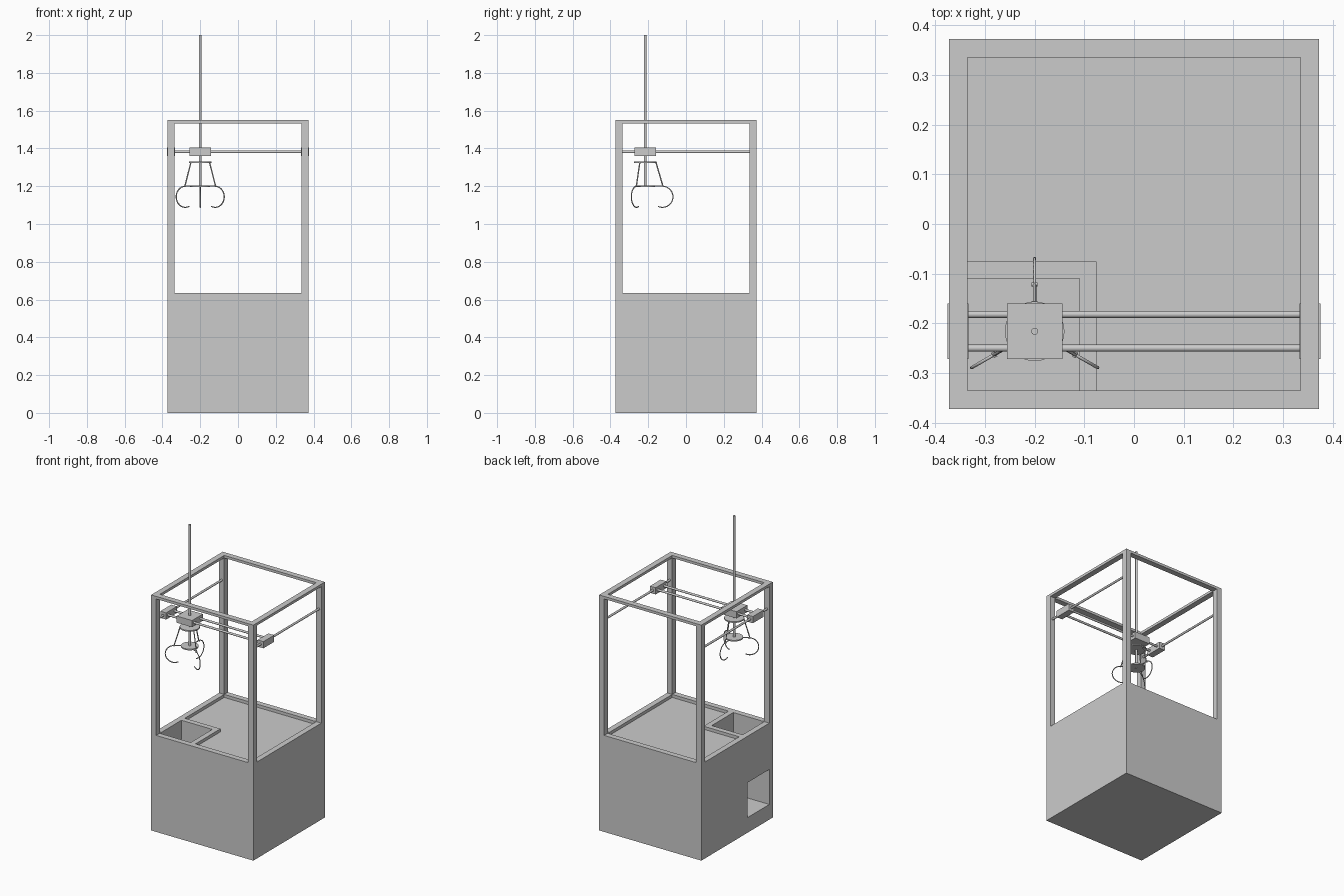
import bpy, bmesh
from math import sin, cos, radians
from mathutils import Vector, Matrix

cube = bpy.data.objects.get("Cube")
if cube:
    bpy.data.objects.remove(cube, do_unlink=True)

grey = bpy.data.materials.new("plain_grey")
grey.use_nodes = True
GREY = (0.6, 0.6, 0.6, 1)
grey.diffuse_color = GREY
grey.node_tree.nodes["Principled BSDF"].inputs["Base Color"].default_value = GREY


def add_object(name, data):
    ob = bpy.data.objects.new(name, data)
    bpy.context.scene.collection.objects.link(ob)
    data.materials.append(grey)
    return ob


def box(name, lo, hi):
    lo, hi = Vector(lo), Vector(hi)
    bm = bmesh.new()
    bmesh.ops.create_cube(bm, size=1)
    bmesh.ops.scale(bm, vec=hi - lo, verts=bm.verts)
    bmesh.ops.translate(bm, vec=(lo + hi) / 2, verts=bm.verts)
    mesh = bpy.data.meshes.new(name)
    bm.to_mesh(mesh)
    bm.free()
    return add_object(name, mesh)


def rod(name, a, b, radius, sides=20):
    a, b = Vector(a), Vector(b)
    axis = b - a
    turn = axis.to_track_quat('Z', 'Y').to_matrix().to_4x4()
    bm = bmesh.new()
    bmesh.ops.create_cone(bm, cap_ends=True, segments=sides, radius1=radius,
                          radius2=radius, depth=axis.length,
                          matrix=Matrix.Translation((a + b) / 2) @ turn)
    for f in bm.faces:
        f.smooth = len(f.verts) == 4
    for e in bm.edges:
        e.smooth = all(f.smooth for f in e.link_faces)
    mesh = bpy.data.meshes.new(name)
    bm.to_mesh(mesh)
    bm.free()
    return add_object(name, mesh)


def cut(target, cutter):
    mod = target.modifiers.new("cut", 'BOOLEAN')
    mod.operation = 'DIFFERENCE'
    mod.solver = 'EXACT'
    mod.object = cutter
    deps = bpy.context.evaluated_depsgraph_get()
    mesh = bpy.data.meshes.new_from_object(target.evaluated_get(deps))
    target.modifiers.clear()
    target.data = mesh
    bpy.data.objects.remove(cutter, do_unlink=True)


OUT, INN = 0.372, 0.335      # outer and inner half widths
DECK, TOP = 0.635, 1.55      # cabinet top and frame top
FLOOR = 0.615                # play floor
CH, LIP = -0.11, -0.075      # chute edge and lip edge

# Cabinet with sunken play floor, prize chute and side hatch
cabinet = box("cabinet", (-OUT, -OUT, 0), (OUT, OUT, DECK))
cut(cabinet, box("floor_cutter", (-INN, -INN, FLOOR), (INN, INN, 0.8)))
cut(cabinet, box("chute_cutter", (-INN, -INN, 0.1), (CH, CH, 0.8)))
cut(cabinet, box("hatch_cutter", (-0.5, -INN, 0.1), (-0.3, CH, 0.33)))

# Raised lip around the chute
box("chute_lip_side", (CH, -INN, FLOOR), (LIP, LIP, DECK))
box("chute_lip_back", (-INN, CH, FLOOR), (CH, LIP, DECK))

# Corner posts and top frame
BAR = 1.533
for sx in (-1, 1):
    for sy in (-1, 1):
        xs, ys = sorted((sx * INN, sx * OUT)), sorted((sy * INN, sy * OUT))
        box("corner_post", (xs[0], ys[0], DECK), (xs[1], ys[1], BAR))
top_frame = box("top_frame", (-OUT, -OUT, BAR), (OUT, OUT, TOP))
cut(top_frame, box("roof_cutter", (-INN, -INN, 1.5), (INN, INN, 1.6)))

# Gantry: side rails, sliding blocks, cross rails and carriage
CX, CY, GZ = -0.2, -0.216, 1.382
HALF, THICK = 0.056, 0.022
for s in (-1, 1):
    rod("side_rail", (s * 0.354, -INN, GZ), (s * 0.354, INN, GZ), 0.007)
    xs = sorted((s * 0.333, s * 0.375))
    box("rail_block", (xs[0], CY - HALF, GZ - THICK), (xs[1], CY + HALF, GZ + THICK))
    y = CY + s * 0.034
    rod("cross_rail", (-INN, y, GZ), (INN, y, GZ), 0.007)
box("carriage", (CX - HALF, CY - HALF, GZ - THICK), (CX + HALF, CY + HALF, GZ + THICK))

# Lifting rod and claw hub discs
rod("lift_rod", (CX, CY, 1.195), (CX, CY, 2), 0.007)
rod("upper_disc", (CX, CY, 1.322), (CX, CY, 1.33), 0.06, 32)
rod("lower_disc", (CX, CY, 1.196), (CX, CY, 1.204), 0.053, 32)

# Three claw arms, each a link and a curved finger
for angle in (90, 210, 330):
    d = Vector((cos(radians(angle)), sin(radians(angle)), 0))
    side = Vector((-d.y, d.x, 0)) * 0.006

    def at(r, z):
        return Vector((CX, CY, z)) + d * r

    rod("claw_link", at(0.057, 1.326), at(0.094, 1.2), 0.0035, 8)
    for r, z in ((0.057, 1.326), (0.094, 1.2)):
        rod("claw_pin", at(r, z) - side, at(r, z) + side, 0.004, 10)
    path = [at(0.045, 1.2)]
    for i in range(17):
        t = radians(90 - i * 12.8)
        path.append(at(0.091 + 0.056 * cos(t), 1.144 + 0.056 * sin(t)))
    curve = bpy.data.curves.new("claw_finger", 'CURVE')
    curve.dimensions = '3D'
    curve.bevel_depth = 0.0032
    curve.bevel_resolution = 1
    curve.use_fill_caps = True
    spline = curve.splines.new('POLY')
    spline.points.add(len(path) - 1)
    for p, co in zip(spline.points, path):
        p.co = (*co, 1)
    add_object("claw_finger", curve)
